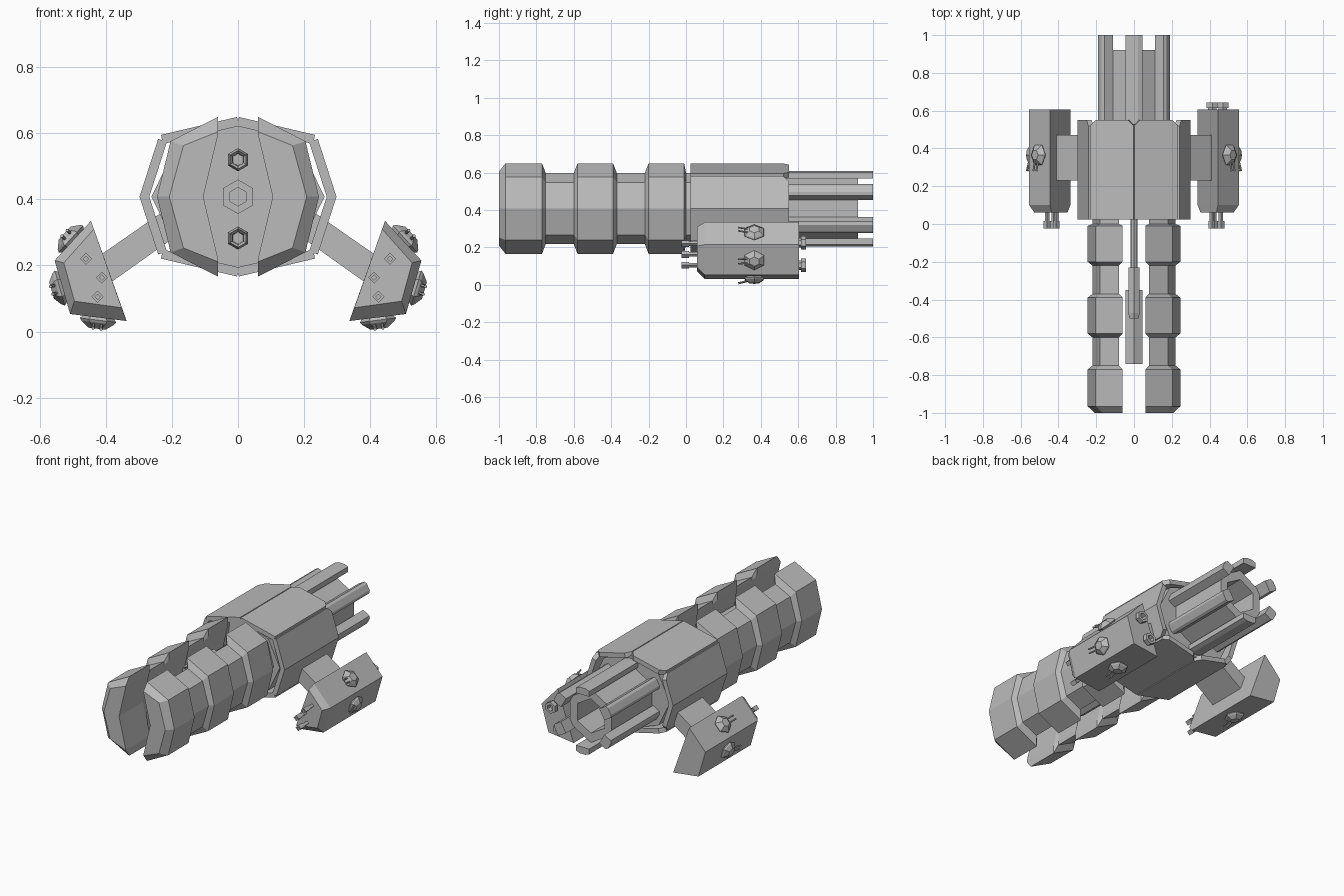
import bpy, bmesh, math
from mathutils import Vector

if "Cube" in bpy.data.objects:
    bpy.data.objects.remove(bpy.data.objects["Cube"])

grey = bpy.data.materials.new("hull grey")
grey.diffuse_color = (0.5, 0.5, 0.5, 1)
grey.use_nodes = True
grey.node_tree.nodes["Principled BSDF"].inputs["Base Color"].default_value = grey.diffuse_color
CZ = 0.408  # height of the long axis


def loft(name, rings):
    """Skin matching rings of 3D points and cap both ends."""
    bm = bmesh.new()
    vs = [[bm.verts.new(p) for p in r] for r in rings]
    n = len(vs[0])
    for a, b in zip(vs, vs[1:]):
        for i in range(n):
            j = (i + 1) % n
            bm.faces.new((a[i], a[j], b[j], b[i]))
    bm.faces.new(vs[0])
    bm.faces.new(vs[-1][::-1])
    bmesh.ops.recalc_face_normals(bm, faces=bm.faces)
    me = bpy.data.meshes.new(name)
    bm.to_mesh(me)
    bm.free()
    me.materials.append(grey)
    ob = bpy.data.objects.new(name, me)
    bpy.context.collection.objects.link(ob)
    return ob


def along_y(name, sections, side=1):
    """Loft (y, [(x, z), ...]) sections; side=-1 mirrors them."""
    return loft(name, [[(side * x, y, z) for x, z in pts] for y, pts in sections])


def ring(x, z, r, n=6, rz=None):
    return [(x + r * math.sin(2 * math.pi * i / n), z + (rz or r) * math.cos(2 * math.pi * i / n))
            for i in range(n)]


def turned(name, x, z, steps, n=6, side=1):
    return along_y(name, [(y, ring(x, z, r, n)) for y, r in steps], side)


def rod(name, a, b, r, n=6):
    a, b = Vector(a), Vector(b)
    q = (b - a).to_track_quat('Z', 'Y')
    loft(name, [[p + q @ Vector((r * math.cos(2 * math.pi * i / n), r * math.sin(2 * math.pi * i / n), 0))
                 for i in range(n)] for p in (a, b)])


# Jaws: two ribbed crescents along the front
def crescent(top, shoulder, belly, inner, lip):
    half = [(inner, top), shoulder]
    low = [(x, -z) for x, z in reversed(half)]
    pts = half + [(belly, 0)] + low + [(inner, -lip), (0.105, 0), (inner, lip)]
    return [(x, CZ + z) for x, z in pts]


wide = crescent(0.242, (0.204, 0.168), 0.245, 0.06, 0.195)
neck = crescent(0.19, (0.18, 0.14), 0.22, 0.08, 0.165)
nose = crescent(0.197, (0.165, 0.155), 0.208, 0.06, 0.19)
jaw = [(-1.0, nose), (-0.965, wide), (-0.77, wide), (-0.75, neck), (-0.60, neck), (-0.58, wide),
       (-0.39, wide), (-0.37, neck), (-0.22, neck), (-0.20, wide), (-0.01, wide), (0.0, neck), (0.05, neck)]

# Hull core and eight armour panels with clipped rear corners
along_y("hull_core", [(0.03, ring(0, CZ, 0.262, 8, 0.222)), (0.53, ring(0, CZ, 0.262, 8, 0.222))])
corners = [(0, 0.242), (0.238, 0.186), (0.298, 0)]
for sx in (1, -1):
    for sz in (1, -1):
        for k, label in enumerate(("deck", "flank")):
            a, b = Vector(corners[k]), Vector(corners[k + 1])
            d = (b - a).normalized()
            if k == 0:
                a, b = a + d * 0.003, b - d * 0.005
            else:
                a = a + d * 0.012
            nrm = Vector((-d.y, d.x))
            outline = [(a, 0.025), (b, 0.025), (b, 0.52 if k == 0 else 0.55),
                       (b - d * 0.03, 0.55), (a + d * 0.03, 0.55), (a, 0.52)]
            loft(f"{label}_panel", [[(sx * (p - nrm * t).x, y, CZ + sz * (p - nrm * t).y)
                                     for p, y in outline] for t in (0, 0.028)])

# Guns between the jaws
turned("main_gun", 0, CZ, [(-0.70, 0.028), (-0.74, 0.028), (-0.74, 0.052), (-0.35, 0.052),
                           (-0.35, 0.022), (0.05, 0.022)])
for nm, z in (("upper_gun", 0.52), ("lower_gun", 0.283)):
    turned(nm, 0, z, [(-0.44, 0.018), (-0.49, 0.02), (-0.50, 0.028), (-0.47, 0.035), (-0.23, 0.035),
                      (-0.23, 0.015), (0.05, 0.015)])

# Rear hollow exhaust with six rails
turned("exhaust_tube", 0, CZ, [(0.50, 0.163), (0.92, 0.163), (0.92, 0.105), (0.70, 0.105)])
for i in range(6):
    ang = math.pi / 2 + i * math.pi / 3
    u, t = Vector((math.cos(ang), math.sin(ang))), Vector((-math.sin(ang), math.cos(ang)))
    if i % 3 == 0:
        prof = [(0.16, -0.045), (0.192, -0.045), (0.202, -0.02), (0.202, 0.02), (0.192, 0.045), (0.16, 0.045)]
    else:
        prof = [(0.15, -0.035), (0.2, -0.035), (0.21, -0.02), (0.21, 0.02), (0.2, 0.035), (0.15, 0.035)]
    pts = [u * r + t * w for r, w in prof]
    pts = [(p.x, CZ + p.y) for p in pts]
    along_y("exhaust_rail", [(0.48, pts), (1.0, pts)])

# Pods, struts, pod guns and turrets on both sides
pod = [(0.445, 0.335), (0.555, 0.215), (0.508, 0.053), (0.337, 0.032)]
pod_front = [(0.436, 0.31), (0.527, 0.208), (0.495, 0.092), (0.352, 0.072)]
strut = [(0.22, 0.368), (0.43, 0.222), (0.39, 0.145), (0.2, 0.28)]
mid = Vector((0.46, 0.16))
for side, label in ((1, "right"), (-1, "left")):
    along_y(f"{label}_jaw", jaw, side)
    along_y(f"{label}_strut", [(0.23, strut), (0.47, strut)], side)
    along_y(f"{label}_pod", [(0.06, pod_front), (0.10, pod), (0.605, pod)], side)
    for x, z in ((0.46, 0.22), (0.412, 0.163), (0.425, 0.105)):
        turned(f"{label}_pod_gun", x, z, [(0.0, 0.008), (-0.025, 0.008), (-0.025, 0.018), (0.015, 0.018),
                                          (0.015, 0.012), (0.08, 0.012)], 4, side)
    # One domed turret per outer pod face
    for k in range(3):
        a, b = Vector(pod[k]), Vector(pod[k + 1])
        c, d = (a + b) / 2, (b - a).normalized()
        n = Vector((-d.y, d.x))
        if n.dot(c - mid) < 0:
            n = -n

        def spot(v, y, h):
            p = c + d * v + n * h
            return (side * p.x, 0.365 + y, p.y)

        loft(f"{label}_turret", [[spot(r * math.cos(i * math.pi / 3), 1.1 * r * math.sin(i * math.pi / 3), h)
                                  for i in range(6)]
                                 for r, h in ((0.04, -0.01), (0.055, 0.008), (0.05, 0.016), (0.026, 0.034))])
        for v in (-0.012, 0.012):
            rod(f"{label}_turret_barrel", spot(v, -0.02, 0.018), spot(v, -0.085, 0.034), 0.005)

# Hexagonal thrusters, on the right pod only
for x, z in ((0.47, 0.225), (0.415, 0.105)):
    turned("pod_thruster", x, z, [(0.59, 0.026), (0.615, 0.026), (0.615, 0.036), (0.642, 0.036),
                                  (0.642, 0.02), (0.615, 0.02)])
